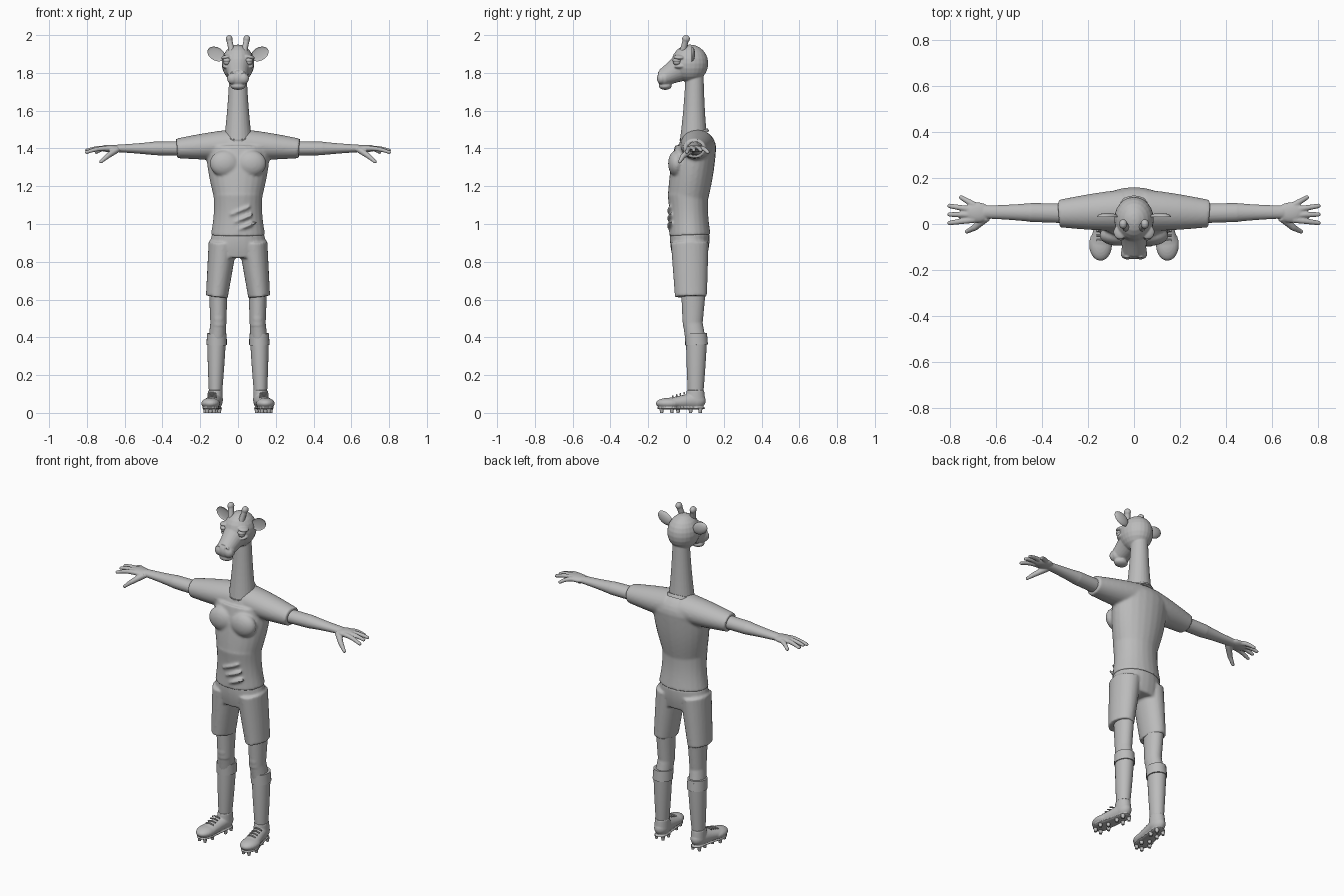
import bpy
import bmesh
import math
from mathutils import Vector, Matrix

default_cube = bpy.data.objects.get("Cube")
if default_cube:
    bpy.data.objects.remove(default_cube, do_unlink=True)

grey = bpy.data.materials.new("plain_grey")
grey.use_nodes = True
grey.diffuse_color = (.5, .5, .5, 1)
shader = grey.node_tree.nodes["Principled BSDF"]
shader.inputs["Base Color"].default_value = grey.diffuse_color

RIGHT, BACK, UP = Vector((1, 0, 0)), Vector((0, 1, 0)), Vector((0, 0, 1))
SIDES, STEPS = 24, 10


def sides(pair):
    return (1, -1) if pair else (1,)


def sweep(shape, start, end, first, last, bulge=0, bow=0, pair=True):
    """Tapered elliptical limb, optionally swollen or arched, with its mirror image."""
    start, end = Vector(start), Vector(end)
    first, last = Vector(first), Vector(last)
    along = (end - start).normalized()
    wide = RIGHT if abs(along.y) > .8 else along.cross(BACK).normalized()
    deep = along.cross(wide)
    for side in sides(pair):
        rings = []
        for step in range(STEPS + 1):
            t = step / STEPS
            arch = math.sin(math.pi * t)
            centre = start.lerp(end, t) + UP * bow * arch
            width, depth = first.lerp(last, t) * (1 + bulge * arch)
            ring = []
            for corner in range(SIDES):
                angle = math.tau * corner / SIDES
                point = centre + wide * width * math.cos(angle) + deep * depth * math.sin(angle)
                point.x *= side
                ring.append(shape.verts.new(point))
            rings.append(ring)
        for lower, upper in zip(rings, rings[1:]):
            for corner in range(SIDES):
                after = (corner + 1) % SIDES
                shape.faces.new((lower[corner], lower[after], upper[after], upper[corner]))
        shape.faces.new(rings[0])
        shape.faces.new(rings[-1])


def ball(shape, centre, size, turn=0, pair=True):
    """Ellipsoid, optionally leaning sideways, with its mirror image."""
    x, y, z = centre
    for side in sides(pair):
        place = Matrix.Translation((x * side, y, z))
        lean = Matrix.Rotation(turn * side, 4, 'Y')
        stretch = Matrix.Diagonal(Vector(size).to_4d())
        bmesh.ops.create_uvsphere(shape, u_segments=SIDES, v_segments=STEPS + 2,
                                  radius=1, matrix=place @ lean @ stretch)


def finish(name, shape, voxel=0, soften=4):
    """Turn the shape into an object; a voxel size fuses its pieces into one skin."""
    bmesh.ops.recalc_face_normals(shape, faces=shape.faces)
    for face in shape.faces:
        face.smooth = True
    mesh = bpy.data.meshes.new(name)
    shape.to_mesh(mesh)
    shape.free()
    mesh.set_sharp_from_angle(angle=math.radians(50))
    mesh.materials.append(grey)
    part = bpy.data.objects.new(name, mesh)
    bpy.context.collection.objects.link(part)
    if voxel:
        fuse = part.modifiers.new("fuse", 'REMESH')
        fuse.mode = 'VOXEL'
        fuse.voxel_size = voxel
        fuse.use_smooth_shade = True
        relax = part.modifiers.new("relax", 'SMOOTH')
        relax.factor = .5
        relax.iterations = soften


# Shirt: hem to waist, waist to chest, shoulders, sleeves, chest muscles
shirt = bmesh.new()
sweep(shirt, (0, .02, .94), (0, .01, 1.16), (.145, .11), (.13, .108), bulge=-.06, pair=False)
sweep(shirt, (0, .01, 1.14), (0, .05, 1.4), (.128, .107), (.17, .11), bulge=.05, pair=False)
ball(shirt, (0, .06, 1.4), (.17, .1, .1), pair=False)
sweep(shirt, (.04, .06, 1.42), (.325, .045, 1.4), (.08, .09), (.052, .06), bulge=.05)
ball(shirt, (.07, -.05, 1.32), (.08, .045, .07))
for fold in range(3):
    ball(shirt, (.05 - .02 * fold, -.085, .99 + .04 * fold), (.06, .015, .01), turn=-.4, pair=False)
finish("shirt", shirt, voxel=.007, soften=6)

# Collar ring, lower at the chest
collar = bmesh.new()
sweep(collar, (0, .047, 1.46), (0, .04, 1.477), (.08, .083), (.077, .08), pair=False)
finish("collar", collar)

# Shorts: hips and two wide legs
shorts = bmesh.new()
sweep(shorts, (0, .02, .95), (0, .02, .82), (.137, .105), (.15, .09), bulge=.05, pair=False)
sweep(shorts, (.08, .02, .9), (.112, .026, .615), (.076, .1), (.058, .085))
finish("shorts", shorts, voxel=.007)

# Bare legs: lower thigh, upper calf, kneecap
legs = bmesh.new()
sweep(legs, (.105, .04, .68), (.104, .035, .46), (.05, .068), (.042, .052))
sweep(legs, (.104, .035, .48), (.113, .055, .36), (.042, .052), (.046, .054))
ball(legs, (.104, 0, .5), (.028, .02, .04))
finish("legs", legs, voxel=.005)

# Socks with folded cuffs
socks = bmesh.new()
sweep(socks, (.113, .056, .41), (.12, .05, .06), (.05, .056), (.032, .038), bulge=.04)
sweep(socks, (.112, .053, .42), (.113, .056, .36), (.052, .058), (.054, .06))
finish("socks", socks)

# Boots: instep, toe, heel, ankle rim and sole plates
boots = bmesh.new()
toe, heel = Vector((.145, -.09, .05)), Vector((.12, .05, .065))
sweep(boots, toe, heel, (.05, .03), (.04, .046), bulge=-.05)
ball(boots, toe, (.05, .07, .03))
ball(boots, heel, (.04, .055, .045))
sweep(boots, heel, heel + UP * .055, (.04, .052), (.038, .046))
toe.z = heel.z = .025
sweep(boots, toe, heel, (.046, .008), (.036, .008))
ball(boots, toe, (.047, .066, .008))
ball(boots, heel, (.037, .054, .008))
finish("boots", boots, voxel=.004, soften=3)

# Studs in a ring under each toe and heel
studs = bmesh.new()
for middle, count, reach in ((toe, 5, .048), (heel, 4, .036)):
    for stud in range(count):
        angle = math.tau * (stud + .5) / count - math.pi / 2
        top = middle + RIGHT * .03 * math.cos(angle) + BACK * reach * math.sin(angle)
        sweep(studs, top, top - UP * middle.z, (.012, .012), (.008, .008))
finish("studs", studs)

# Laces across the instep
laces = bmesh.new()
for row in range(4):
    middle = Vector((.138, -.07 + .02 * row, .083 + .006 * row))
    sweep(laces, middle - RIGHT * .024, middle + RIGHT * .024, (.004, .004), (.004, .004), bow=.006)
finish("laces", laces)

# Arms: upper arm, forearm and palm
arms = bmesh.new()
sweep(arms, (.28, .046, 1.4), (.45, .05, 1.4), (.038, .043), (.036, .041))
sweep(arms, (.44, .05, 1.4), (.65, .052, 1.4), (.036, .041), (.019, .028), bulge=-.05)
ball(arms, (.68, .05, 1.4), (.06, .044, .019))

# Fingers fan out from the little finger at the back, thumb hangs forward
for finger in range(4):
    spread = finger - 1.5
    reach = .75 if finger == 0 else .8
    knuckle = (.69, .05 - .02 * spread, 1.4)
    tip = (reach, .06 - .037 * spread, 1.395 - .01 * abs(spread))
    sweep(arms, knuckle, tip, (.014, .015), (.009, .01), bow=.006)
    ball(arms, tip, (.01, .01, .009))
thumb_joint, thumb_tip = (.69, -.015, 1.36), (.725, -.033, 1.33)
sweep(arms, (.64, .03, 1.395), thumb_joint, (.018, .02), (.014, .014))
sweep(arms, thumb_joint, thumb_tip, (.014, .014), (.009, .009))
ball(arms, thumb_joint, (.014, .014, .014))
ball(arms, thumb_tip, (.01, .009, .01))
finish("arms_and_hands", arms, voxel=.004, soften=3)

# Neck, skull and muzzle
head = bmesh.new()
sweep(head, (0, .04, 1.42), (0, .046, 1.82), (.077, .075), (.044, .046), bulge=-.07, pair=False)
ball(head, (0, .02, 1.85), (.086, .098, .1), pair=False)
sweep(head, (0, 0, 1.84), (0, -.12, 1.775), (.078, .088), (.05, .046), bulge=-.08, pair=False)
ball(head, (0, -.115, 1.772), (.056, .038, .045), pair=False)

# Chin, lips, nostril rims, brows and cheeks
ball(head, (0, -.11, 1.73), (.04, .034, .02), pair=False)
ball(head, (.028, -.13, 1.77), (.03, .024, .03))
for petal in range(8):
    angle = math.tau * petal / 8
    ball(head, (.027 + .01 * math.cos(angle), -.143, 1.795 + .01 * math.sin(angle)), (.005, .006, .005))
ball(head, (.06, -.035, 1.884), (.03, .032, .012), turn=.2)
ball(head, (.06, -.03, 1.832), (.024, .032, .012), turn=-.2)
finish("head_and_neck", head, voxel=.004, soften=3)

# Eyes under heavy lids
eyes = bmesh.new()
ball(eyes, (.058, -.047, 1.858), (.019, .021, .019))
ball(eyes, (.058, -.047, 1.866), (.022, .024, .015))
finish("eyes", eyes)

# Leaf-shaped ears, hollowed by folding the front half inward
ears = bmesh.new()
ear_depth = .03
ball(ears, (.115, ear_depth, 1.9), (.05, .018, .035), turn=-.5)
for vert in ears.verts:
    if vert.co.y < ear_depth:
        vert.co.y = ear_depth + (ear_depth - vert.co.y) * .4
finish("ears", ears)

# Horns with knobbed tips
horns = bmesh.new()
horn_tip = (.047, 0, 1.98)
sweep(horns, (.03, -.02, 1.9), horn_tip, (.019, .02), (.016, .017), bulge=-.1)
ball(horns, horn_tip, (.018, .021, .02))
finish("horns", horns, voxel=.003)
